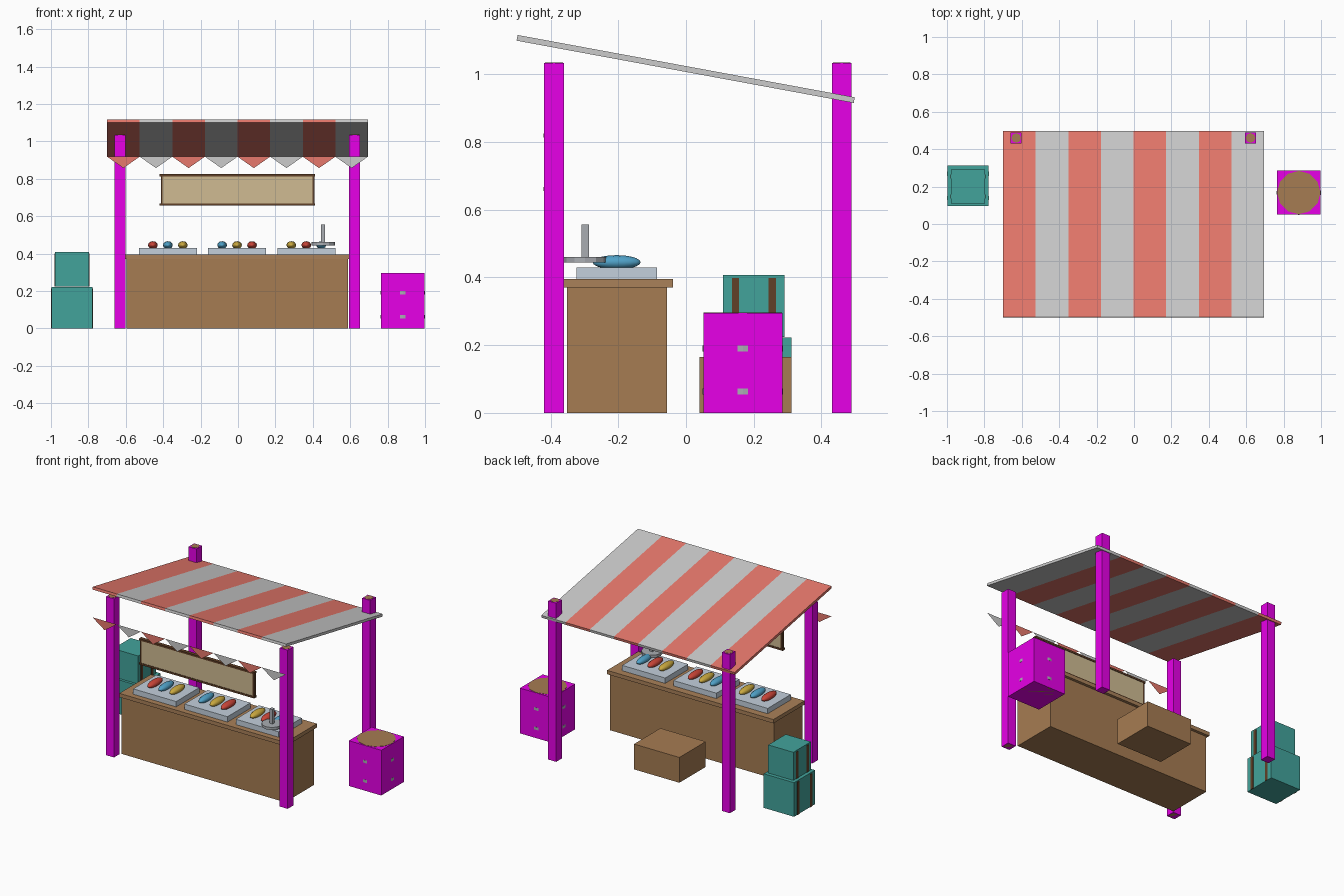
import bpy, bmesh, math

if "Cube" in bpy.data.objects:
    bpy.data.objects.remove(bpy.data.objects["Cube"])


def mat(name, r, g, b):
    m = bpy.data.materials.new(name)
    m.diffuse_color = (r, g, b, 1)
    m.use_nodes = True
    m.node_tree.nodes["Principled BSDF"].inputs["Base Color"].default_value = m.diffuse_color
    return m


MAGENTA = mat("magenta", 0.8, 0.0, 0.8)
WOOD = mat("wood", 0.38, 0.2, 0.085)
WOOD_TOP = mat("wood_light", 0.40, 0.22, 0.10)
DARK = mat("dark_wood", 0.12, 0.05, 0.02)
TEAL = mat("teal", 0.055, 0.37, 0.33)
CREAM = mat("cream", 0.63, 0.5, 0.29)
TRAY = mat("tray_blue_grey", 0.55, 0.63, 0.72)
STEEL = mat("steel", 0.4, 0.42, 0.45)
RED = mat("red", 0.8, 0.19, 0.15)
WHITE = mat("white", 0.8, 0.8, 0.8)
FISH = [mat("fish_red", 0.6, 0.06, 0.04), mat("fish_blue", 0.08, 0.36, 0.58),
        mat("fish_yellow", 0.6, 0.4, 0.05)]


def make(name, bm, *mats):
    me = bpy.data.meshes.new(name)
    bmesh.ops.recalc_face_normals(bm, faces=bm.faces)
    bm.to_mesh(me)
    bm.free()
    for m in mats:
        me.materials.append(m)
    ob = bpy.data.objects.new(name, me)
    bpy.context.collection.objects.link(ob)
    return ob


def box(name, x0, x1, y0, y1, z0, z1, m):
    bm = bmesh.new()
    bmesh.ops.create_cube(bm, size=1)
    for v in bm.verts:
        v.co = ((x0 + x1) / 2 + v.co.x * (x1 - x0), (y0 + y1) / 2 + v.co.y * (y1 - y0),
                (z0 + z1) / 2 + v.co.z * (z1 - z0))
    return make(name, bm, m)


def cyl(name, x, y, z0, z1, r, n, m):
    bm = bmesh.new()
    bmesh.ops.create_cone(bm, cap_ends=True, segments=n, radius1=r, radius2=r, depth=z1 - z0)
    bmesh.ops.translate(bm, verts=bm.verts, vec=(x, y, (z0 + z1) / 2))
    return make(name, bm, m)


# Four posts: square sleeves with a round wooden core showing at the ends
for sx, px in (("left", -0.63), ("right", 0.623)):
    for sy, py in (("front", -0.39), ("back", 0.46)):
        box(f"{sy}_{sx}_post", px - 0.029, px + 0.029, py - 0.029, py + 0.029, 0, 1.034, MAGENTA)
        cyl(f"{sy}_{sx}_post_core", px, py, 0, 1.0355, 0.026, 8, WOOD)

# Sloping striped canopy
X0, X1, N = -0.70, 0.695, 8
xs = [X0 + (X1 - X0) * i / N for i in range(N + 1)]
bm = bmesh.new()
rows = [[bm.verts.new((x, y, z)) for x in xs] for y, z in ((-0.499, 1.108), (0.497, 0.924))]
for i in range(N):
    f = bm.faces.new((rows[0][i], rows[0][i + 1], rows[1][i + 1], rows[1][i]))
    f.material_index = i % 2
roof = make("canopy", bm, RED, WHITE)
s = roof.modifiers.new("thickness", 'SOLIDIFY')
s.thickness, s.offset = 0.017, 0

# Triangular bunting in front
bm = bmesh.new()
for i in range(N):
    pts = ((xs[i], 0.918), (xs[i + 1], 0.918), ((xs[i] + xs[i + 1]) / 2, 0.857))
    f = bm.faces.new([bm.verts.new((x, -0.499, z)) for x, z in pts])
    f.material_index = i % 2
make("bunting", bm, RED, WHITE)

# Blank sign board with dark rails
box("sign_board", -0.405, 0.40, -0.418, -0.40, 0.665, 0.817, CREAM)
for nm, z in (("bottom", 0.662), ("top", 0.819)):
    box(f"sign_{nm}_rail", -0.42, 0.412, -0.421, -0.397, z - 0.006, z + 0.006, DARK)
for nm, x in (("left", -0.408), ("right", 0.403)):
    box(f"sign_{nm}_rail", x - 0.005, x + 0.005, -0.42, -0.398, 0.662, 0.819, DARK)

# Counter
box("counter_body", -0.595, 0.587, -0.352, -0.056, 0, 0.37, WOOD)
box("counter_top", -0.604, 0.596, -0.36, -0.038, 0.37, 0.395, WOOD_TOP)

# Trays with three fish each, colours shifting along the counter
for t in range(3):
    cx = -0.375 + 0.37 * t
    box(f"tray_{t + 1}", cx - 0.155, cx + 0.155, -0.323, -0.085, 0.395, 0.43, TRAY)
    for k in range(3):
        bm = bmesh.new()
        bmesh.ops.create_uvsphere(bm, u_segments=12, v_segments=10, radius=1)
        for v in bm.verts:  # long axis along y
            v.co = (cx + 0.08 * (k - 1) + 0.026 * v.co.x, -0.205 + 0.071 * v.co.z,
                    0.445 + 0.021 * v.co.y)
        for f in bm.faces:
            f.smooth = True
        make(f"fish_{t + 1}_{k + 1}", bm, FISH[(t + k) % 3])

# Weighing scale
cyl("scale_plate", 0.455, -0.298, 0.444, 0.461, 0.063, 12, STEEL)
box("scale_column", 0.444, 0.466, -0.309, -0.287, 0.444, 0.556, STEEL)

# Wooden box behind the counter
box("wooden_box", -0.17, 0.157, 0.04, 0.311, 0, 0.165, WOOD)

# Two stacked crates with dark straps on the sides
for nm, x0, x1, y0, y1, z0, z1 in (("lower", -0.998, -0.779, 0.096, 0.312, 0, 0.222),
                                   ("upper", -0.978, -0.797, 0.110, 0.291, 0.224, 0.407)):
    box(f"{nm}_crate", x0, x1, y0, y1, z0, z1, TEAL)
    w = y1 - y0
    for side, x in (("left", x0), ("right", x1)):
        for k, fy in enumerate((0.2, 0.8)):
            y = y0 + w * fy
            box(f"{nm}_crate_{side}_strap_{k + 1}", x - 0.003, x + 0.003,
                y - 0.011, y + 0.011, z0, z1 - 0.008, DARK)

# Barrel in a square case: round ends and hoops just break the surface
bx, by, br = 0.881, 0.168, 0.117
box("barrel_case", bx - br, bx + br, by - br, by + br, 0, 0.295, MAGENTA)
cyl("barrel", bx, by, 0, 0.2965, br - 0.001, 12, WOOD)
for k, z in enumerate((0.063, 0.19)):
    cyl(f"barrel_hoop_{k + 1}", bx, by, z - 0.009, z + 0.009, br + 0.002, 24, STEEL)
